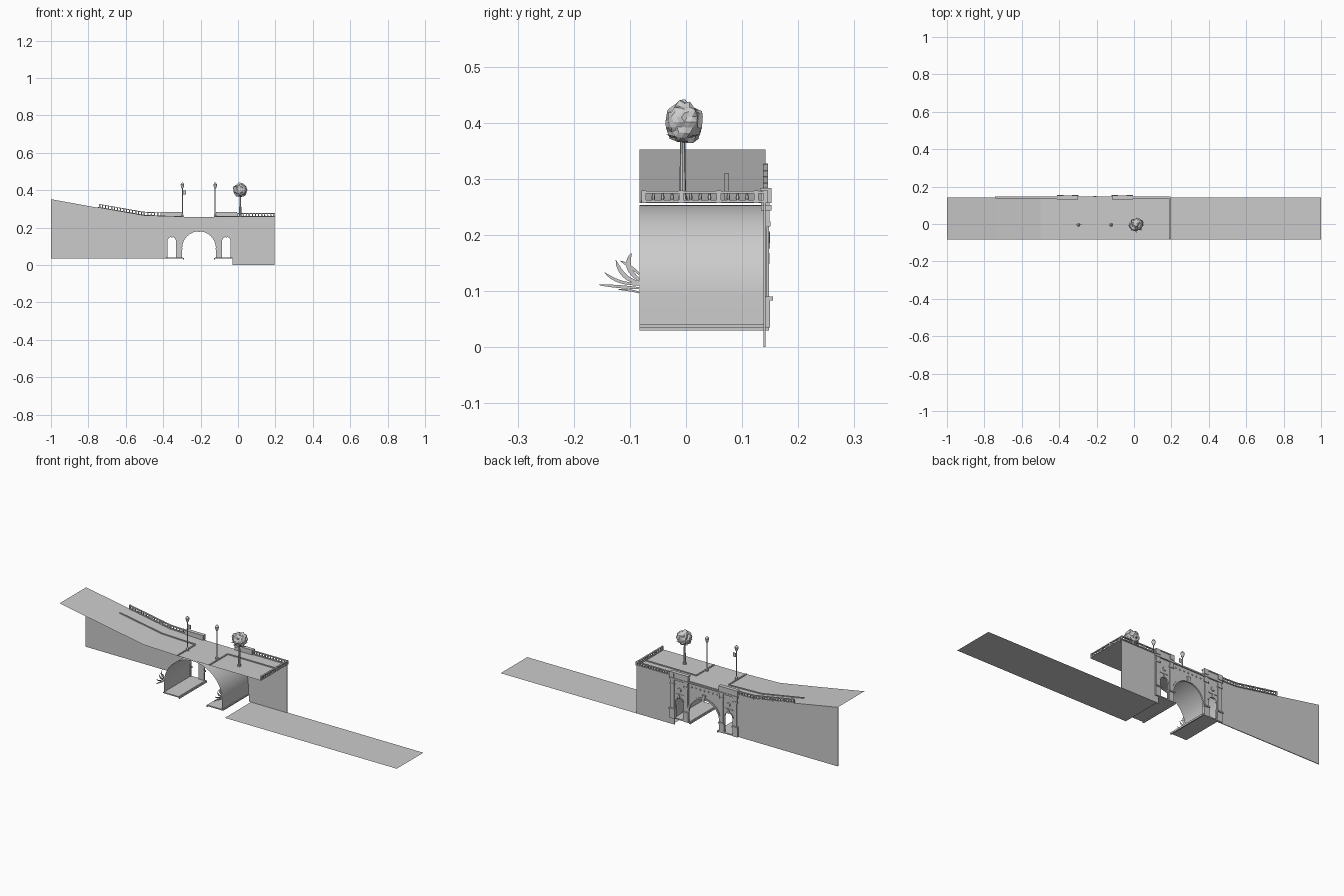
import bpy, bmesh, math, random
from mathutils import Vector, Matrix

if "Cube" in bpy.data.objects:
    bpy.data.objects.remove(bpy.data.objects["Cube"])
random.seed(4)
CX = -0.2085          # arch axis, everything on the gate mirrors about it
Y0, Y1 = -0.083, 0.142
ROAD = [(-1, .352), (-.74, .305), (-.5, .263), (-.3, .257), (.195, .257)]


def finish(name, bm, smooth=False):
    bmesh.ops.recalc_face_normals(bm, faces=bm.faces)
    me = bpy.data.meshes.new(name)
    bm.to_mesh(me)
    bm.free()
    ob = bpy.data.objects.new(name, me)
    bpy.context.collection.objects.link(ob)
    if smooth:
        bpy.context.view_layer.objects.active = ob
        bpy.ops.object.select_all(action='DESELECT')
        ob.select_set(True)
        bpy.ops.object.shade_smooth_by_angle()
    return ob


def box(bm, x0, x1, y0, y1, z0, z1):
    m = Matrix.Translation(((x0+x1)/2, (y0+y1)/2, (z0+z1)/2)) @ Matrix.Diagonal((abs(x1-x0), abs(y1-y0), abs(z1-z0), 1))
    bmesh.ops.create_cube(bm, size=1, matrix=m)


def prism(bm, pts, y0, y1):
    f = bm.faces.new([bm.verts.new((x, y0, z)) for x, z in pts])
    ext = bmesh.ops.extrude_face_region(bm, geom=[f])
    bmesh.ops.translate(bm, vec=(0, y1-y0, 0), verts=[v for v in ext['geom'] if isinstance(v, bmesh.types.BMVert)])


def sheet(name, pts, y0, y1, smooth=False):
    bm = bmesh.new()
    rows = [(bm.verts.new((x, y0, z)), bm.verts.new((x, y1, z))) for x, z in pts]
    for a, b in zip(rows, rows[1:]):
        bm.faces.new((a[0], b[0], b[1], a[1]))
    return finish(name, bm, smooth)


def arc(cx, cz, rx, rz, n):
    return [(cx - rx*math.cos(math.pi*i/n), cz + rz*math.sin(math.pi*i/n)) for i in range(n+1)]


def lathe(bm, x, y, prof, n=10):
    for (r0, z0), (r1, z1) in zip(prof, prof[1:]):
        bmesh.ops.create_cone(bm, cap_ends=True, segments=n, radius1=r0, radius2=r1, depth=z1-z0,
                              matrix=Matrix.Translation((x, y, (z0+z1)/2)))


def beam(bm, p, q, w, h):
    # upright bar following a segment, w wide and h tall from its base line
    p, q = Vector(p), Vector(q)
    d = q - p
    side = Vector((-d.y, d.x, 0)).normalized() * w/2
    up = Vector((0, 0, h))
    a, b = ([bm.verts.new(e+o) for o in (-side, side, side+up, -side+up)] for e in (p, q))
    bm.faces.new(a)
    bm.faces.new(b)
    for i in range(4):
        bm.faces.new((a[i], a[(i+1) % 4], b[(i+1) % 4], b[i]))


def road_z(x):
    for (xa, za), (xb, zb) in zip(ROAD, ROAD[1:]):
        if x <= xb:
            return za + (zb-za)*(x-xa)/(xb-xa)
    return ROAD[-1][1]


# long facade wall with the three arched openings
sm_l = arc(CX-.146, .128, .0225, .0225, 12)
sm_r = arc(CX+.146, .128, .0225, .0225, 12)
big = arc(CX, .09, .09, .09, 28)
outline = [(-1, .035)]
for a in (sm_l, big, sm_r):
    outline += [(a[0][0], .035)] + a + [(a[-1][0], .035)]
outline += [(-.03, .035), (-.03, 0), (.195, 0)] + ROAD[::-1]
bm = bmesh.new()
prism(bm, outline, .138, Y1)
finish("facade_wall", bm)

# road deck, lower ground and vault
sheet("road_deck", ROAD, Y0, Y1)
sheet("lower_ground", [(-.02, 0), (1, 0)], Y0, Y1)
vault = arc(CX, .09, .173, .163, 32)
sheet("tunnel_vault", [(vault[0][0], .035)] + vault + [(vault[-1][0], .035)], Y0, .138, True)

# pavements through the tunnel
bm = bmesh.new()
for s in (-1, 1):
    box(bm, CX+s*.085, CX+s*.178, Y0, .148, .035, .041)
    box(bm, CX+s*.080, CX+s*.086, Y0, .148, .030, .039)
finish("tunnel_pavements", bm)

# gate pylons with piers, mouldings and attic blocks
bm = bmesh.new()
for s in (-1, 1):
    c = CX + s*.146
    a = arc(c, .128, .0225, .0225, 12)
    prism(bm, [(c-.054, .035), (a[0][0], .035)] + a + [(a[-1][0], .035), (c+.054, .035), (c+.054, .245), (c-.054, .245)], Y1, .1445)
    for t in (-1, 1):
        for u0, u1, y, z0, z1 in ((.025, .055, .150, .035, .084), (.023, .057, .155, .083, .090),
                                  (.030, .050, .148, .090, .215), (.027, .054, .151, .215, .224),
                                  (.030, .052, .149, .224, .245), (.030, .056, .152, .257, .279)):
            box(bm, c+t*u0, c+t*u1, Y1-.002, y, z0, z1)
    box(bm, c-.057, c+.057, .134, .152, .244, .253)
    box(bm, c-.053, c+.053, .134, .149, .253, .279)
    box(bm, c-.056, c+.056, .132, .152, .279, .284)
    box(bm, c-.025, c+.025, Y1, .147, .168, .173)
    box(bm, c-.004, c+.004, Y1, .149, .148, .168)
    prism(bm, arc(c, .128, .028, .028, 12) + a[::-1], Y1, .1465)
    bmesh.ops.create_cone(bm, cap_ends=True, segments=16, radius1=.012, radius2=.009, depth=.005,
                          matrix=Matrix.Translation((c, .146, .195)) @ Matrix.Rotation(-math.pi/2, 4, 'X'))
finish("gate_pylons", bm)

# main arch moulding, keystone, cornice and rosettes
bm = bmesh.new()
prism(bm, arc(CX, .09, .099, .099, 28) + big[::-1], Y1, .146)
prism(bm, [(CX-.006, .176), (CX+.006, .176), (CX+.009, .206), (CX-.009, .206)], Y1, .150)
box(bm, CX-.092, CX+.092, Y1, .148, .246, .253)
for i in range(7):
    bmesh.ops.create_cone(bm, cap_ends=True, segments=10, radius1=.0045, radius2=.003, depth=.005,
                          matrix=Matrix.Translation((CX+(i-3)*.025, .144, .228)) @ Matrix.Rotation(-math.pi/2, 4, 'X'))
finish("arch_trim", bm)


# balustrades along the deck edges
def balustrade(bm, p, q):
    p, q = Vector(p), Vector(q)
    n = max(2, round((q-p).length / .0165))
    up = Vector((0, 0, 1))
    beam(bm, p + up*.001, q + up*.001, .009, .004)
    beam(bm, p + up*.017, q + up*.017, .009, .004)
    for i in range(n+1):
        b = p.lerp(q, i/n)
        if i % 4 == 0 or i == n:
            box(bm, b.x-.004, b.x+.004, b.y-.004, b.y+.004, b.z, b.z+.022)
        else:
            lathe(bm, b.x, b.y, [(.002, b.z+.004), (.0035, b.z+.009), (.0018, b.z+.018)], 6)


bm = bmesh.new()
yb = .142
balustrade(bm, (-.74, yb, road_z(-.74)), (-.5, yb, road_z(-.5)))
balustrade(bm, (-.5, yb, road_z(-.5)), (-.41, yb, road_z(-.41)))
balustrade(bm, (-.005, yb, .257), (.192, yb, .257))
balustrade(bm, (.192, -.075, .257), (.192, yb, .257))
finish("balustrades", bm)

# kerbs on the deck
bm = bmesh.new()
yk = .072
path = [(-.75, yk), (-.5, yk), (-.302, yk), (-.302, Y0+.003)]
for run in (path, [(-.112, Y0+.003), (-.112, yk), (.19, yk)]):
    for a, b in zip(run, run[1:]):
        beam(bm, (*a, road_z(a[0])), (*b, road_z(b[0])), .007, .004)
finish("deck_kerbs", bm)

# street lamps
for i, x in enumerate((-.297, -.122)):
    bm = bmesh.new()
    lathe(bm, x, -.004, [(.008, .257), (.006, .268), (.0032, .274), (.0025, .408), (.006, .413),
                         (.010, .428), (.009, .433), (.003, .441)])
    if i == 0:
        box(bm, x+.004, x+.020, -.005, -.003, .376, .398)
    finish("street_lamp_%d" % (i+1), bm, True)

# tree with forked trunk and clumped crown
TX, TY = .012, -.006
bm = bmesh.new()
lathe(bm, TX, TY, [(.009, .257), (.006, .275), (.005, .33), (.004, .385)], 8)
finish("tree_trunk", bm, True)
bm = bmesh.new()
bmesh.ops.create_icosphere(bm, subdivisions=3, radius=1)
for v in bm.verts:
    n = v.co.copy()
    k = .92 + .08*math.sin(6*n.x+2*n.z)*math.cos(5*n.y+1) + random.uniform(-.09, .09)
    v.co = Vector((TX + n.x*.040*k, TY+.003 + n.y*.036*k, max(.401 + n.z*.039*k, .364)))
for i in range(8):
    a = i*math.pi/4
    d, t = Vector((math.cos(a), math.sin(a), 0)), Vector((-math.sin(a), math.cos(a), 0))
    o = Vector((TX, TY, .366 + .008*(i % 3)))
    bm.faces.new([bm.verts.new(o+e) for e in (d*.02-t*.01, d*.042+Vector((0, 0, .006)), d*.02+t*.01)])
finish("tree_crown", bm)

# curled leaf ornaments at the vault's front edge: start, bend, tip, width
LEAVES = [((.105, 0), (.025, .107), (.072, .111), .006), ((.112, 0), (.04, .112), (.062, .133), .006),
          ((.115, 0), (.032, .12), (.042, .155), .009), ((.12, 0), (.03, .14), (.014, .168), .010),
          ((.097, 0), (.012, .102), (.038, .103), .004), ((.13, 0), (.016, .145), (.034, .154), .006)]
for x, side in ((CX-.173, "left"), (CX+.173, "right")):
    bm = bmesh.new()
    for (z0, u0), b, c, w in LEAVES:
        p0, p1, p2 = Vector((u0, z0)), Vector(b), Vector(c)
        prev = None
        for i in range(9):
            t = i/8
            p = p0*(1-t)**2 + p1*2*t*(1-t) + p2*t*t
            d = ((p1-p0)*(1-t) + (p2-p1)*t).normalized()
            h = Vector((-d.y, d.x)) * (w/2*(1-t)**.6*(.5+1.4*t) + .0003)
            cur = [bm.verts.new((x, Y0 - e.x, e.y)) for e in (p-h, p+h)]
            if prev:
                bm.faces.new((prev[0], cur[0], cur[1], prev[1]))
            prev = cur
    finish("leaf_ornament_" + side, bm)
